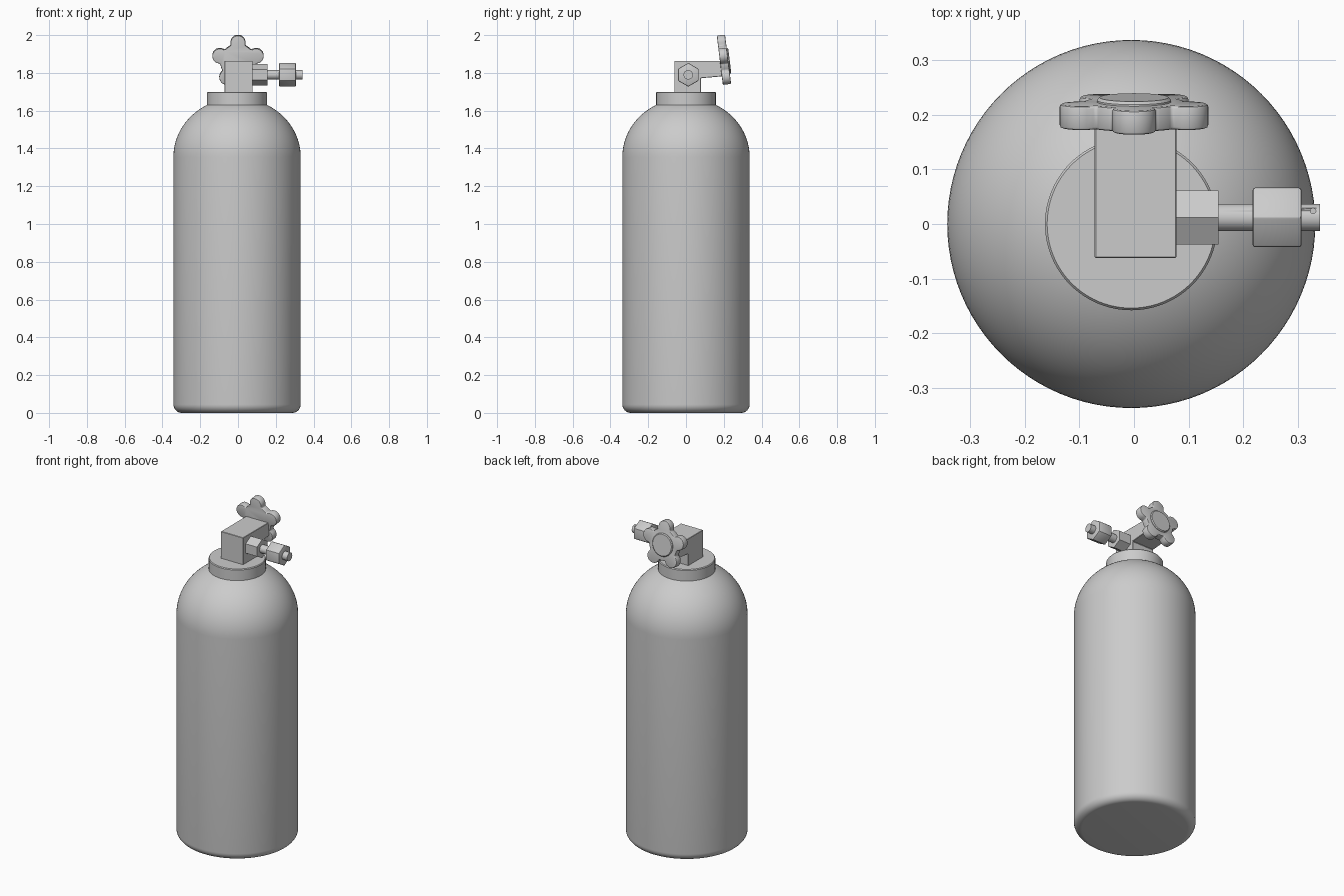
import bpy, bmesh, math
from mathutils import Matrix

if "Cube" in bpy.data.objects:
    bpy.data.objects.remove(bpy.data.objects["Cube"])

CX = -0.005                 # tank axis
OUT_Y, OUT_Z = 0.012, 1.79  # outlet axis


def finish(name, bm, matrix=None, angle=30, bevel=0, segments=2):
    bmesh.ops.recalc_face_normals(bm, faces=bm.faces)
    mesh = bpy.data.meshes.new(name)
    bm.to_mesh(mesh)
    bm.free()
    ob = bpy.data.objects.new(name, mesh)
    bpy.context.collection.objects.link(ob)
    if matrix is not None:
        ob.matrix_world = matrix
    bpy.ops.object.select_all(action='DESELECT')
    ob.select_set(True)
    bpy.context.view_layer.objects.active = ob
    if bevel:
        mod = ob.modifiers.new("bevel", 'BEVEL')
        mod.width, mod.segments = bevel, segments
        mod.limit_method, mod.angle_limit = 'ANGLE', math.radians(40)
        bpy.ops.object.modifier_apply(modifier=mod.name)
    bpy.ops.object.shade_smooth_by_angle(angle=math.radians(angle))
    return ob


def lathe(name, profile, n=96, **kw):
    """Revolve (radius, z) points about z; ends are capped flat."""
    bm = bmesh.new()
    rings = [[bm.verts.new((r * math.cos(2 * math.pi * i / n),
                            r * math.sin(2 * math.pi * i / n), z))
              for i in range(n)] for r, z in profile]
    for a, b in zip(rings, rings[1:]):
        for i in range(n):
            j = (i + 1) % n
            bm.faces.new((a[i], a[j], b[j], b[i]))
    bm.faces.new(rings[0])
    bm.faces.new(rings[-1])
    return finish(name, bm, **kw)


def prism(name, points, vec, **kw):
    """Extrude a closed outline along vec."""
    bm = bmesh.new()
    face = bm.faces.new([bm.verts.new(p) for p in points])
    ext = bmesh.ops.extrude_face_region(bm, geom=[face], use_keep_orig=True)
    bmesh.ops.translate(bm, vec=vec, verts=[v for v in ext['geom'] if isinstance(v, bmesh.types.BMVert)])
    return finish(name, bm, **kw)


def rod(name, x0, x1, r, n, **kw):
    """Bar along x on the outlet axis, with a corner pointing up."""
    pts = [(x0, OUT_Y + r * math.sin(2 * math.pi * i / n),
            OUT_Z + r * math.cos(2 * math.pi * i / n)) for i in range(n)]
    return prism(name, pts, (x1 - x0, 0, 0), **kw)


# Tank: rounded foot, straight wall, elliptical shoulder
R, F = 0.337, 0.045
profile = [(R - F + F * math.sin(t), F - F * math.cos(t))
           for t in (math.pi / 2 * i / 8 for i in range(9))]
profile += [(R * math.cos(t), 1.355 + 0.312 * math.sin(t))
            for t in (math.radians(68) * i / 20 for i in range(21))]
lathe("tank", profile, matrix=Matrix.Translation((CX, 0, 0)), angle=40)

# Collar
lathe("collar", [(0.158, 1.60), (0.158, 1.695), (0.154, 1.70)],
      matrix=Matrix.Translation((CX, 0, 0)))

# Valve block with its rear arm
side = [(-0.062, 1.69), (0.08, 1.69), (0.08, 1.772), (0.195, 1.782),
        (0.195, 1.864), (-0.062, 1.864)]
prism("valve_block", [(-0.072, y, z) for y, z in side], (0.15, 0, 0), bevel=0.002, segments=1)

# Outlet nuts and pipe
rod("inner_nut", 0.07, 0.155, 0.057, 6)
rod("outer_nut", 0.217, 0.307, 0.063, 6, bevel=0.005)
pipe = rod("outlet_pipe", 0.15, 0.341, 0.025, 32)

# Small drilled hole near the pipe end
drill = lathe("drill_cutter", [(0.005, OUT_Z), (0.005, OUT_Z + 0.05)], n=16,
              matrix=Matrix.Translation((0.328, OUT_Y + 0.012, 0)))
cut = pipe.modifiers.new("hole", 'BOOLEAN')
cut.object, cut.operation = drill, 'DIFFERENCE'
bpy.context.view_layer.objects.active = pipe
bpy.ops.object.modifier_apply(modifier=cut.name)
bpy.data.objects.remove(drill)

# Five-lobed handwheel, tilted slightly upward
tilt = Matrix.Translation((0, 0.202, 1.86)) @ Matrix.Rotation(math.radians(-83), 4, 'X')
outline = []
for i in range(120):
    a = math.radians(3 * i)
    d = (a + math.radians(36)) % math.radians(72) - math.radians(36)
    q = 0.04 ** 2 - (0.101 * math.sin(d)) ** 2
    r = max(0.094, 0.101 * math.cos(d) + math.sqrt(q)) if q > 0 else 0.094
    outline.append((r * math.sin(a), -r * math.cos(a), -0.022))
prism("handwheel", outline, (0, 0, 0.044), matrix=tilt, angle=40, bevel=0.006)
lathe("handwheel_cap", [(0.068, 0.015), (0.068, 0.025), (0.063, 0.03)], n=48, matrix=tilt)
